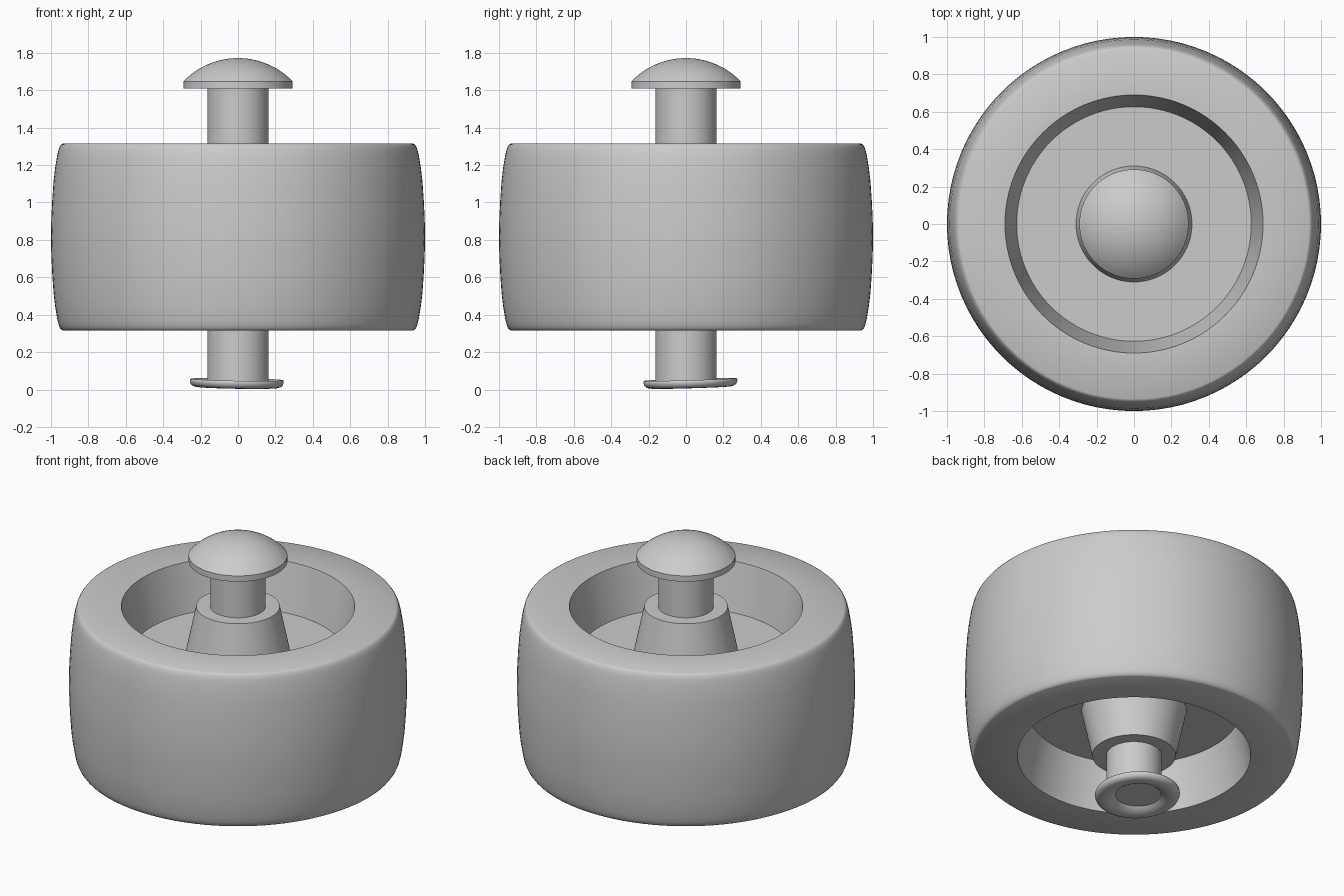
import bpy
import bmesh
import math
from mathutils import Matrix

SEGMENTS = 96

cube = bpy.data.objects.get("Cube")
if cube:
    bpy.data.objects.remove(cube, do_unlink=True)

grey = bpy.data.materials.new("plain grey")
grey.use_nodes = True
colour = (0.6, 0.6, 0.6, 1.0)
grey.diffuse_color = colour
grey.node_tree.nodes["Principled BSDF"].inputs["Base Color"].default_value = colour


def lathe(name, profile, closed=False, angle=30):
    """Revolve (radius, height) points about z; closed joins last to first."""
    bm = bmesh.new()
    verts = [bm.verts.new((r, 0, z)) for r, z in profile]
    pairs = list(zip(verts, verts[1:]))
    if closed:
        pairs.append((verts[-1], verts[0]))
    edges = [bm.edges.new(p) for p in pairs]
    bmesh.ops.spin(bm, geom=verts + edges, cent=(0, 0, 0), axis=(0, 0, 1),
                   angle=math.tau, steps=SEGMENTS, use_merge=True)
    bmesh.ops.remove_doubles(bm, verts=bm.verts, dist=0.0001)
    bmesh.ops.recalc_face_normals(bm, faces=bm.faces)
    mesh = bpy.data.meshes.new(name)
    bm.to_mesh(mesh)
    bm.free()
    mesh.materials.append(grey)
    obj = bpy.data.objects.new(name, mesh)
    bpy.context.collection.objects.link(obj)
    bpy.ops.object.select_all(action='DESELECT')
    obj.select_set(True)
    bpy.context.view_layer.objects.active = obj
    bpy.ops.object.shade_smooth_by_angle(angle=math.radians(angle))
    return obj


# Wheel: half section (radius, height above mid plane), mirrored top to bottom
MID = 0.815
half = [(0.16, 0.5), (0.247, 0.5), (0.31, 0.195), (0.627, 0.195), (0.69, 0.5),
        (0.936, 0.5), (0.945, 0.495), (0.953, 0.484), (0.96, 0.465),
        (0.967, 0.435), (0.977, 0.375), (0.986, 0.3), (0.993, 0.2),
        (0.998, 0.1), (1.0, 0)]
upper = [(r, MID + h) for r, h in half]
lower = [(r, MID - h) for r, h in reversed(half[:-1])]
lathe("wheel", upper + lower, closed=True)

# Axle through the hub
SHAFT = 0.164
lathe("axle", [(0, 0.038), (SHAFT, 0.038), (SHAFT, 1.62), (0, 1.62)])

# Domed cap: flat underside, short rim, spherical top
RIM, BASE, TOP = 0.292, 1.648, 1.772
rise = TOP - BASE
ball = (RIM ** 2 + rise ** 2) / (2 * rise)
sweep = math.asin(RIM / ball)
dome = [(ball * math.sin(sweep * i / 12), TOP - ball + ball * math.cos(sweep * i / 12))
        for i in range(12, -1, -1)]
lathe("axle_cap", [(0, 1.61), (RIM, 1.61)] + dome)

# Flared rivet end, slightly off centre and tilted
flare = lathe("axle_flare", [
    (0.128, 0.045), (0.2, 0.045), (0.246, 0.054), (0.25, 0.05), (0.251, 0.04),
    (0.246, 0.026), (0.236, 0.017), (0.222, 0.012), (0.2, 0.01), (0.182, 0.012),
    (0.165, 0.018), (0.15, 0.026), (0.138, 0.035)], closed=True, angle=40)
flare.matrix_world = (Matrix.Translation((-0.007, 0.025, 0))
                      @ Matrix.Rotation(0.03, 4, 'X') @ Matrix.Rotation(0.017, 4, 'Y'))
